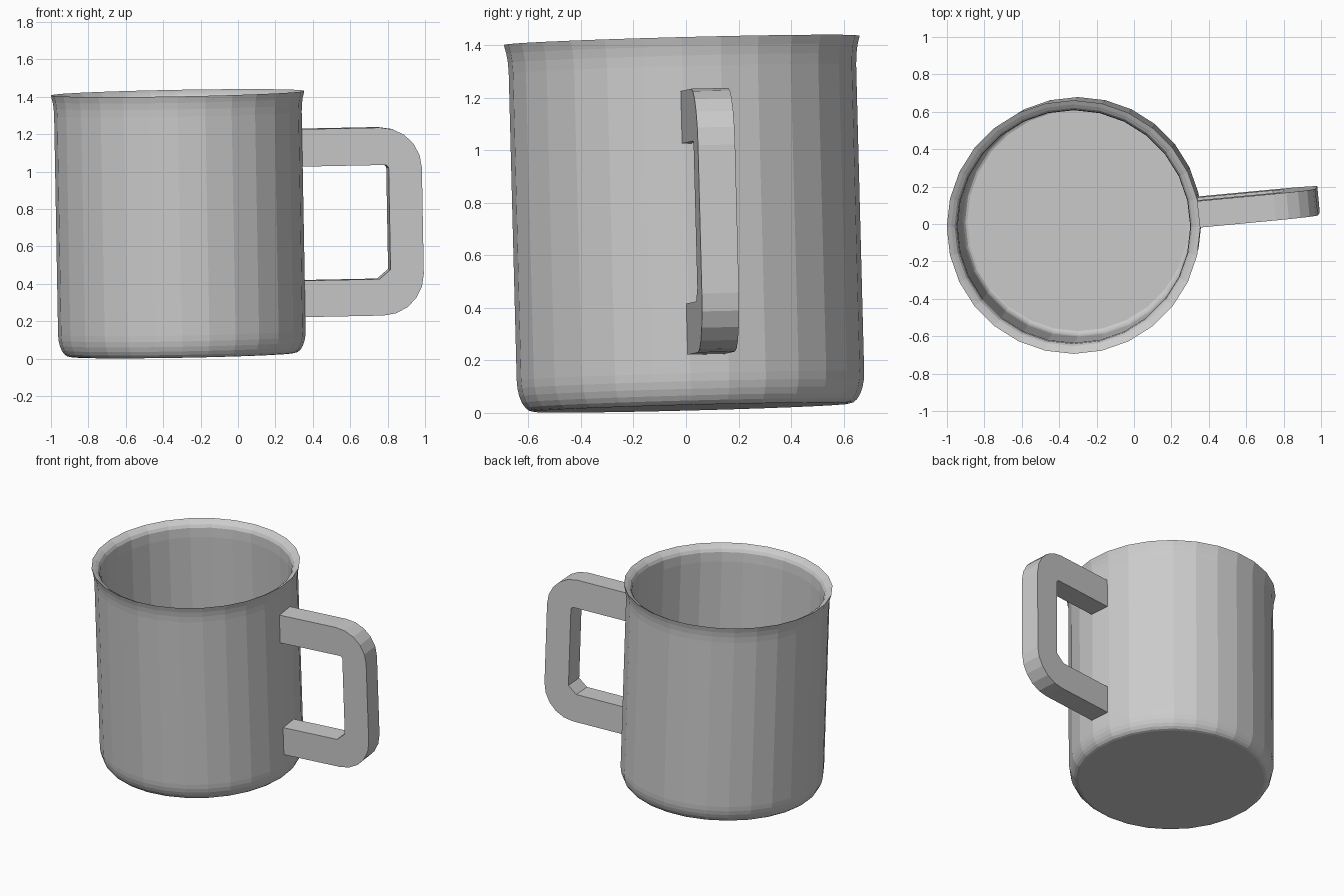
import bpy, bmesh
from math import sin, cos, pi, radians
from mathutils import Matrix, Vector

cube = bpy.data.objects.get("Cube")
if cube:
    bpy.data.objects.remove(cube, do_unlink=True)

SIDES = 28

grey = bpy.data.materials.new("enamel_grey")
grey.use_nodes = True
colour = (0.6, 0.6, 0.6, 1)
grey.diffuse_color = colour
grey.node_tree.nodes["Principled BSDF"].inputs["Base Color"].default_value = colour

# The whole mug leans a little: local z follows the leaning axis
up = Vector((-0.018, -0.026, 1)).normalized()
lean = Vector((0, 0, 1)).rotation_difference(up).to_matrix().to_4x4()
place = Matrix.Translation((-0.298, 0.02, 0.02)) @ lean


def finish(bm, name, matrix):
    bmesh.ops.recalc_face_normals(bm, faces=bm.faces)
    mesh = bpy.data.meshes.new(name)
    bm.to_mesh(mesh)
    bm.free()
    mesh.materials.append(grey)
    obj = bpy.data.objects.new(name, mesh)
    bpy.context.collection.objects.link(obj)
    obj.matrix_world = matrix
    return obj


def arc(cx, cz, rx, rz, start, end, steps):
    angles = [radians(start + (end - start) * i / steps) for i in range(steps + 1)]
    return [(cx + rx * cos(a), cz + rz * sin(a)) for a in angles]


# Cup: closed wall profile from the outer base, over the lip, to the inner floor
profile = arc(0.602, 0.12, 0.06, 0.12, -90, 0, 6)
profile += [(0.662, 1.29), (0.664, 1.33), (0.669, 1.365), (0.678, 1.4)]
profile += [(0.655, 1.388), (0.637, 1.375), (0.626, 1.355), (0.622, 1.29)]
profile += arc(0.592, 0.1, 0.03, 0.06, 0, -90, 4)

bm = bmesh.new()
rings = []
for r, z in profile:
    rings.append([bm.verts.new((r * cos(2 * pi * k / SIDES), r * sin(2 * pi * k / SIDES), z))
                  for k in range(SIDES)])
for low, high in zip(rings, rings[1:]):
    for k in range(SIDES):
        n = (k + 1) % SIDES
        bm.faces.new((low[k], low[n], high[n], high[k]))
bm.faces.new(rings[0])
bm.faces.new(rings[-1])
finish(bm, "cup", place)

# Handle: squared loop with rounded outer corners and clipped inner corners
ROOT, OUT, TOP, BOTTOM, R, THICK = 0.64, 1.298, 1.195, 0.19, 0.22, 0.142
outer = arc(OUT - R, BOTTOM + R, R, R, -90, 0, 5) + arc(OUT - R, TOP - R, R, R, 0, 90, 5)
inner = [(ROOT, 0.995), (1.108, 0.995), (1.12, 0.98), (1.12, 0.435), (1.06, 0.385), (ROOT, 0.385)]
outline = [(ROOT, BOTTOM)] + outer + [(ROOT, TOP)] + inner

bm = bmesh.new()
side = bm.faces.new([bm.verts.new((u, -THICK / 2, z)) for u, z in outline])
grown = bmesh.ops.extrude_face_region(bm, geom=[side])["geom"]
bmesh.ops.translate(bm, vec=(0, THICK, 0),
                    verts=[v for v in grown if isinstance(v, bmesh.types.BMVert)])
finish(bm, "handle", place @ Matrix.Rotation(radians(5.4), 4, "Z"))
